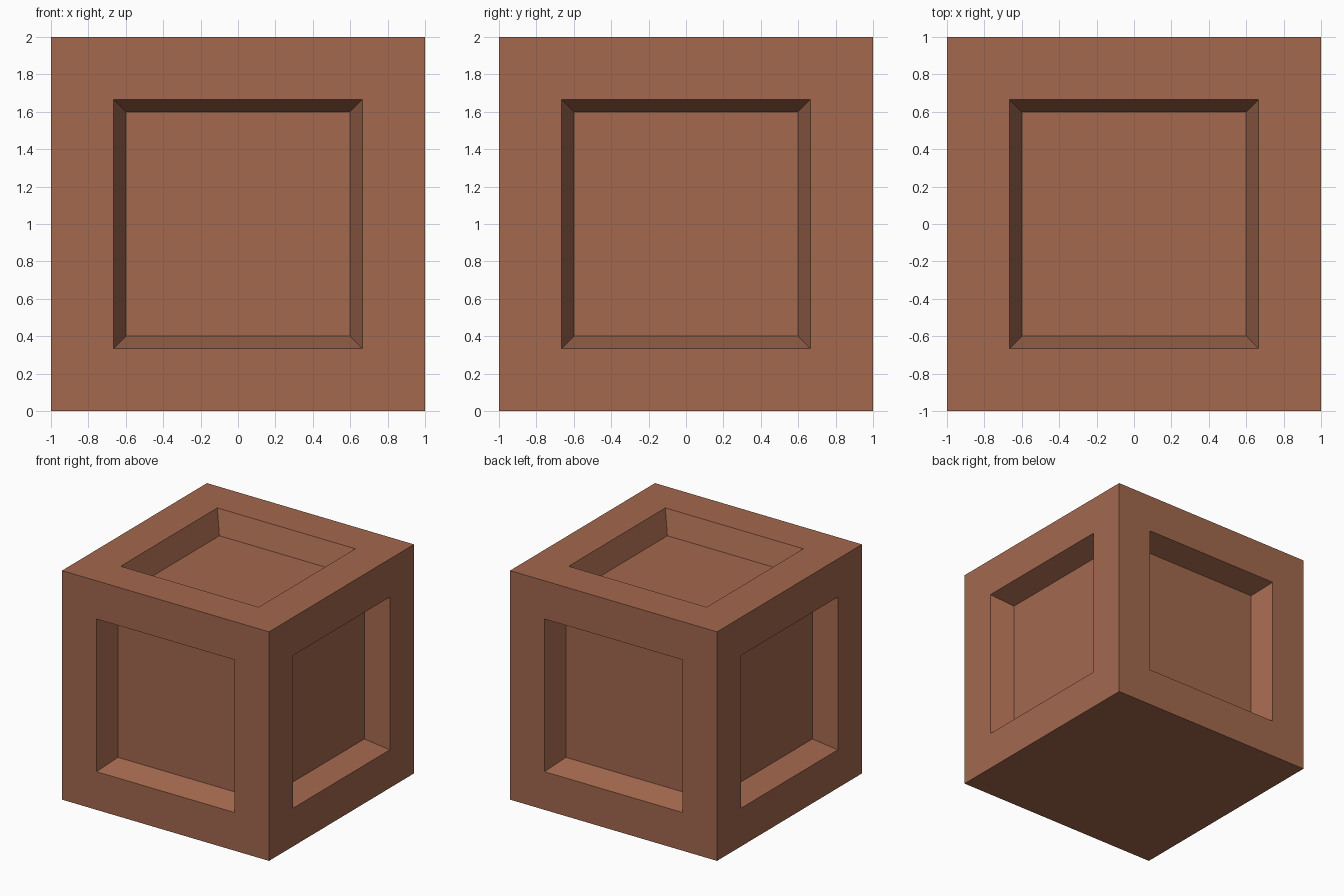
import bpy, bmesh
from mathutils import Vector

if "Cube" in bpy.data.objects:
    bpy.data.objects.remove(bpy.data.objects["Cube"])

# Single flat colour
wood = bpy.data.materials.new("brown_wood")
wood.diffuse_color = (0.366, 0.138, 0.076, 1.0)
wood.use_nodes = True
wood.node_tree.nodes["Principled BSDF"].inputs["Base Color"].default_value = wood.diffuse_color

OPENING, FLOOR, DEPTH = 2 / 3, 0.6, 0.2

# Crate body: a 2-unit cube standing on the ground
bm = bmesh.new()
bmesh.ops.create_cube(bm, size=2.0)
bmesh.ops.translate(bm, verts=bm.verts, vec=(0, 0, 1))
bm.normal_update()

# Recessed panel with sloped walls on every face except the bottom
for face in [f for f in bm.faces if f.normal.z > -0.5]:
    normal = face.normal.copy()
    bmesh.ops.inset_individual(bm, faces=[face], thickness=1 - OPENING, use_even_offset=True)
    bmesh.ops.inset_individual(bm, faces=[face], thickness=OPENING - FLOOR, use_even_offset=True)
    bmesh.ops.translate(bm, verts=face.verts[:], vec=normal * -DEPTH)

bm.normal_update()
mesh = bpy.data.meshes.new("crate")
bm.to_mesh(mesh)
bm.free()
mesh.materials.append(wood)
crate = bpy.data.objects.new("crate", mesh)
bpy.context.collection.objects.link(crate)
